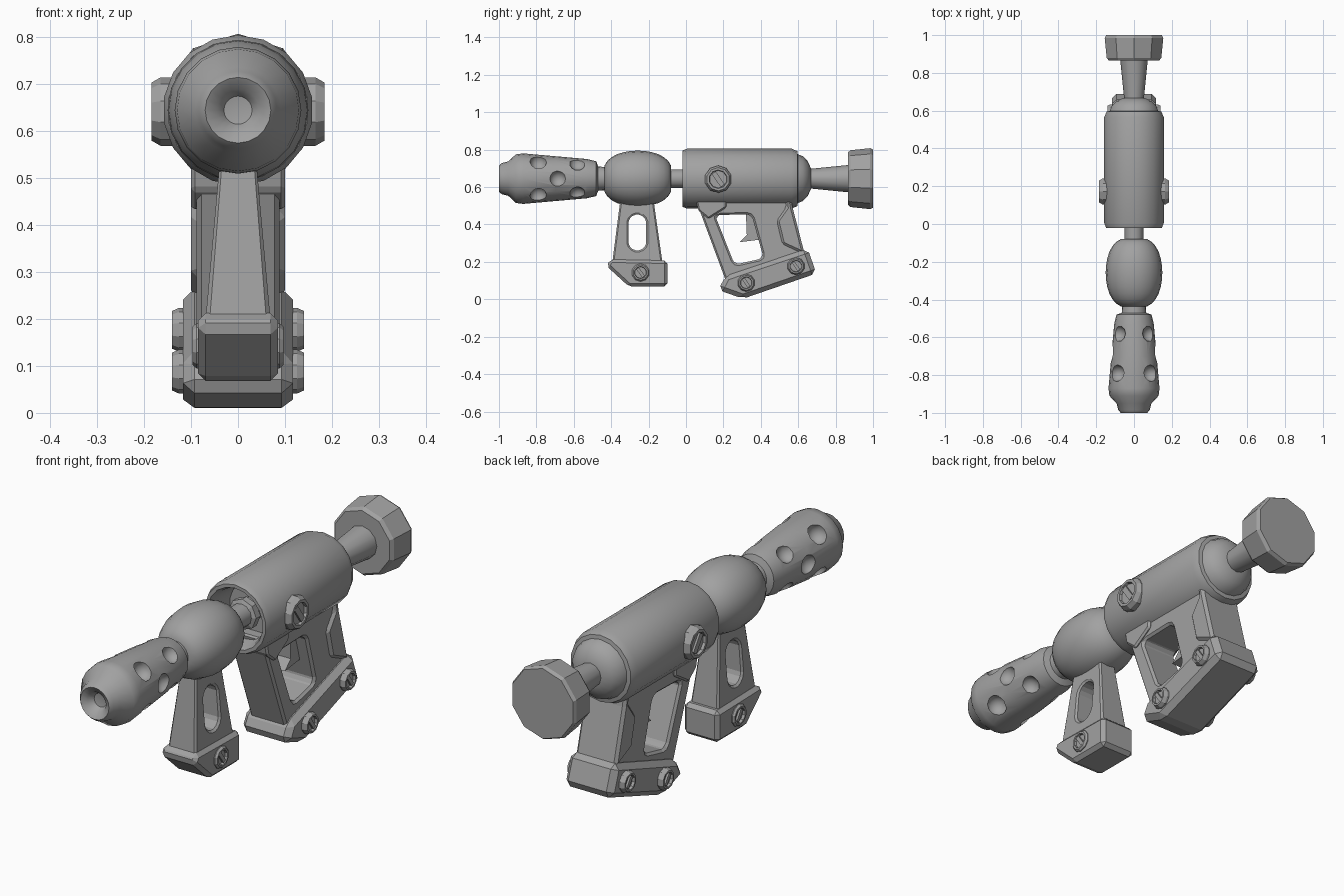
import bpy, bmesh, math
from mathutils import Matrix, Vector

cube = bpy.data.objects.get("Cube")
if cube:
    bpy.data.objects.remove(cube)

grey = bpy.data.materials.new("plain_grey")
grey.use_nodes = True
COLOUR = (0.36, 0.36, 0.36, 1)
grey.diffuse_color = COLOUR
grey.node_tree.nodes["Principled BSDF"].inputs["Base Color"].default_value = COLOUR
AXIS = 0.645  # height of the barrel line


def finish(name, bm, matrix=Matrix()):
    bmesh.ops.recalc_face_normals(bm, faces=bm.faces)
    mesh = bpy.data.meshes.new(name)
    bm.to_mesh(mesh)
    bm.free()
    mesh.transform(matrix)
    mesh.materials.append(grey)
    ob = bpy.data.objects.new(name, mesh)
    bpy.context.collection.objects.link(ob)
    return ob


def smooth(ob, angle=35):
    bpy.ops.object.select_all(action='DESELECT')
    ob.select_set(True)
    bpy.context.view_layer.objects.active = ob
    bpy.ops.object.shade_smooth_by_angle(angle=math.radians(angle))


def apply(ob):
    deps = bpy.context.evaluated_depsgraph_get()
    mesh = bpy.data.meshes.new_from_object(ob.evaluated_get(deps))
    ob.modifiers.clear()
    ob.data = mesh


def cut(ob, cutter):
    mod = ob.modifiers.new("cut", 'BOOLEAN')
    mod.operation, mod.solver, mod.object = 'DIFFERENCE', 'EXACT', cutter
    apply(ob)
    bpy.data.objects.remove(cutter)


def bevel(ob, width, segments=1):
    mod = ob.modifiers.new("bevel", 'BEVEL')
    mod.width, mod.segments = width, segments
    mod.limit_method, mod.angle_limit = 'ANGLE', math.radians(30)
    apply(ob)


def lathe(name, profile, sides=16, matrix=Matrix.Translation((0, 0, AXIS))):
    """Spin (radius, y) points around the local y axis."""
    bm = bmesh.new()
    vs = [bm.verts.new((0, y, r)) for r, y in profile]
    edges = [bm.edges.new(pair) for pair in zip(vs, vs[1:])]
    bmesh.ops.spin(bm, geom=vs + edges, axis=(0, 1, 0), cent=(0, 0, 0),
                   angle=math.tau, steps=sides, use_duplicate=False)
    bmesh.ops.remove_doubles(bm, verts=bm.verts, dist=0.0005)
    return finish(name, bm, matrix)


def plate(name, points, half):
    """Extrude a (y, z) outline across the width."""
    bm = bmesh.new()
    face = bm.faces.new([bm.verts.new((-half, y, z)) for y, z in points])
    ext = bmesh.ops.extrude_face_region(bm, geom=[face])["geom"]
    bmesh.ops.translate(bm, vec=(2 * half, 0, 0),
                        verts=[v for v in ext if isinstance(v, bmesh.types.BMVert)])
    return finish(name, bm)


def bolt(name, x, y, z, r, height):
    """Chamfered ring with a raised diagonal bar, on both sides."""
    for side, sign in (("left", 1), ("right", -1)):
        m = Matrix.Translation((sign * x, y, z)) @ Matrix.Rotation(-sign * math.pi / 2, 4, 'Z')
        lathe(f"{name}_{side}", [(0, -0.03), (r, -0.03), (r, height * .4), (r * .85, height),
                                 (r * .68, height), (r * .64, height - .012),
                                 (0, height - .012)], 10, m)
        bm = bmesh.new()
        bmesh.ops.create_cube(bm, size=1)
        bmesh.ops.scale(bm, verts=bm.verts, vec=(r * .35, .012, r * 1.15))
        tilt = Matrix.Rotation(math.radians(35 * sign), 4, 'Y')
        finish(f"{name}_bar_{side}", bm,
               m @ Matrix.Translation((0, height - .009, 0)) @ tilt)


# Barrel with a hollow muzzle and scooped dimples
barrel = lathe("barrel", [(0, -.955), (.03, -.96), (.045, -.985), (.07, -1), (.083, -.985),
                          (.092, -.95), (.13, -.91), (.135, -.87), (.12, -.7), (.105, -.53),
                          (.093, -.48), (.065, -.47), (.06, -.41), (0, -.41)], 20)
dimples = [(y, a, .125) for y in (-.79, -.58) for a in (45, 135, 225, 315)]
dimples += [(-.685, a, .13) for a in (0, 180)]
for y, a, dist in dimples:
    bm = bmesh.new()
    bmesh.ops.create_uvsphere(bm, u_segments=12, v_segments=8, radius=.045)
    a = math.radians(a)
    cut(barrel, finish("dimple", bm, Matrix.Translation(
        (dist * math.cos(a), y, AXIS + dist * math.sin(a)))))
smooth(barrel, 40)

# Rounded chamber
arc = [math.radians(t) for t in range(-72, 73, 12)]
bulb = [(.15 * math.cos(t) ** .65, -.258 + .187 * math.sin(t)) for t in arc]
smooth(lathe("chamber", [(0, bulb[0][1])] + bulb + [(0, bulb[-1][1])], 20))

# Connector and its collar
smooth(lathe("connector", [(0, -.1), (.05, -.1), (.05, .11), (0, .11)], 12))
lathe("connector_collar", [(.045, .02), (.068, .03), (.068, .06), (.045, .07)], 8)

# Receiver with an open front cup and domed back
smooth(lathe("receiver", [(0, .1), (.11, .1), (.125, 0), (.135, -.02), (.15, -.02), (.16, .005),
                          (.16, .565), (.147, .595), (.13, .598), (.12, .625), (.095, .65),
                          (.055, .668), (0, .668)], 18))

# Rear rod and end cap
smooth(lathe("rear_rod", [(0, .64), (.05, .64), (.074, .88), (0, .88)], 12))
lathe("end_cap", [(0, .865), (.14, .865), (.152, .88), (.163, .985), (.155, 1), (0, 1)], 10)

# Front handle, narrowing upwards, with a rounded slot
handle = plate("front_handle", [(-.35, .54), (-.175, .54), (-.125, .19), (-.395, .19)], .07)
slot = []
for i in range(16):
    t = math.tau * (i + .5) / 16
    slot.append((-.26 + .048 * math.cos(t),
                 .357 + .048 * math.sin(t) + math.copysign(.048, math.sin(t))))
cut(handle, plate("slot", slot, .2))
bevel(handle, .009)
for v in handle.data.vertices:
    v.co.x *= 1 - .45 * (v.co.z - .19) / .35

front_foot = plate("front_foot", [(-.405, .213), (-.1, .207), (-.1, .068),
                                  (-.305, .068), (-.425, .178)], .085)
bevel(front_foot, .016)
bolt("front_foot_bolt", .083, -.243, .143, .048, .014)

# Rear grip frame with a trigger opening
grip = plate("rear_grip", [(.06, .55), (.56, .55), (.56, .47), (.64, .22),
                           (.22, .08), (.075, .47)], .088)
opening = plate("opening", [(.155, .45), (.35, .455), (.415, .22), (.26, .185)], .3)
bevel(opening, .025, 2)
cut(grip, opening)
bevel(grip, .01)

# Guard block, rear grip pad and trigger
guard = plate("guard_block", [(.05, .55), (.22, .55), (.215, .49), (.12, .43), (.065, .475)], .1)
bevel(guard, .008)
pad = plate("grip_pad", [(.53, .55), (.56, .55), (.57, .49), (.635, .24),
                         (.515, .295), (.485, .42), (.535, .49)], .1)
bevel(pad, .012)
plate("trigger", [(.32, .47), (.38, .47), (.375, .4), (.405, .32), (.285, .305),
                  (.325, .345)], .03)

# Tilted rear foot
rear_foot = plate("rear_foot", [(.212, .125), (.65, .272), (.697, .138),
                                (.305, .003), (.172, .05)], .117)
bevel(rear_foot, .024)
for place, y, z in (("front", .322, .088), ("back", .588, .177)):
    bolt(f"rear_foot_bolt_{place}", .115, y, z, .047, .026)

# Receiver side knobs
bolt("receiver_knob", .152, .172, .642, .073, .032)
